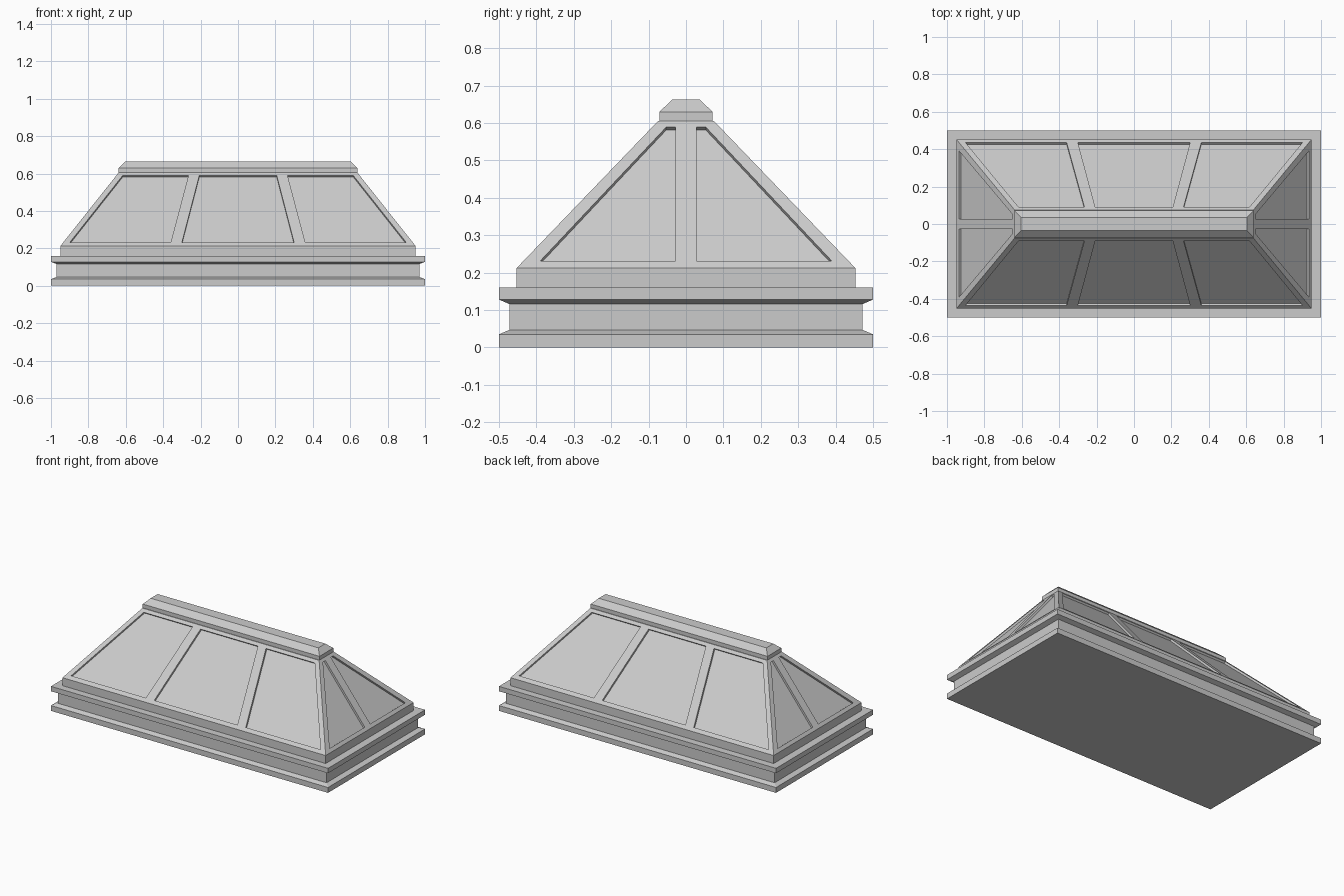
import bpy
import bmesh
from mathutils import Vector

cube = bpy.data.objects.get("Cube")
if cube:
    bpy.data.objects.remove(cube, do_unlink=True)

grey = bpy.data.materials.new("light grey")
grey.use_nodes = True
colour = (0.6, 0.6, 0.6, 1)
grey.diffuse_color = colour
grey.node_tree.nodes["Principled BSDF"].inputs["Base Color"].default_value = colour


def finish(name, bm):
    bmesh.ops.recalc_face_normals(bm, faces=bm.faces)
    mesh = bpy.data.meshes.new(name)
    bm.to_mesh(mesh)
    bm.free()
    mesh.materials.append(grey)
    obj = bpy.data.objects.new(name, mesh)
    bpy.context.collection.objects.link(obj)
    return obj


def loft(bm, rings):
    """Closed solid through a stack of rings with equal vertex counts."""
    loops = [[bm.verts.new(p) for p in ring] for ring in rings]
    for low, high in zip(loops, loops[1:]):
        for i in range(len(low)):
            j = (i + 1) % len(low)
            bm.faces.new((low[i], low[j], high[j], high[i]))
    bm.faces.new(loops[0][::-1])
    bm.faces.new(loops[-1])


def stack(name, levels):
    """Rectangular solid from (half width, half depth, height) levels."""
    bm = bmesh.new()
    loft(bm, [[(-x, -y, z), (x, -y, z), (x, y, z), (-x, y, z)] for x, y, z in levels])
    return finish(name, bm)


# Moulded curb, hipped roof and ridge cap
EAVE = Vector((0.95, 0.453, 0.212))
CROWN = Vector((0.638, 0.075, 0.605))
stack("base_curb", [(1, 0.5, 0), (1, 0.5, 0.035), (0.97, 0.472, 0.047),
                    (0.97, 0.472, 0.116), (1, 0.5, 0.128), (1, 0.5, 0.16)])
roof = stack("roof_frame", [(EAVE.x, EAVE.y, 0.16), EAVE, CROWN])
stack("ridge_cap", [(0.638, 0.071, 0.605), (0.638, 0.071, 0.63), (0.605, 0.036, 0.663)])

# Pane recesses: (bottom start, bottom end, top end, top start) along each slope
PANE_LOW, PANE_HIGH, DEPTH = 0.231, 0.589, 0.013
SIDE_PANES = [(-0.3, 0.3, 0.207, -0.207), (0.36, 0.9, 0.617, 0.265)]
END_PANES = [(0.028, 0.39, 0.053, 0.028)]


def cut_pane(bm, pane, axis, side, mirror):
    run, rise = EAVE[axis] - CROWN[axis], CROWN.z - EAVE.z
    normal = Vector((0, 0, run))
    normal[axis] = side * rise
    normal.normalize()
    outline = []
    for along, z in zip(pane, (PANE_LOW, PANE_LOW, PANE_HIGH, PANE_HIGH)):
        point = Vector((0, 0, z))
        point[axis] = side * (EAVE[axis] - run * (z - EAVE.z) / rise)
        point[1 - axis] = along * mirror
        outline.append(point)
    loft(bm, [[p + normal * d for p in outline] for d in (-DEPTH, DEPTH)])


bm = bmesh.new()
for side in (-1, 1):
    for axis, panes in ((1, SIDE_PANES), (0, END_PANES)):
        for pane in panes:
            centred = pane[0] == -pane[1]
            for mirror in ((1,) if centred else (1, -1)):
                cut_pane(bm, pane, axis, side, mirror)
cutter = finish("pane_cutter", bm)

cut = roof.modifiers.new("pane recesses", "BOOLEAN")
cut.operation = "DIFFERENCE"
cut.solver = "EXACT"
cut.object = cutter
bpy.context.view_layer.objects.active = roof
bpy.ops.object.modifier_apply(modifier=cut.name)
bpy.data.objects.remove(cutter, do_unlink=True)
